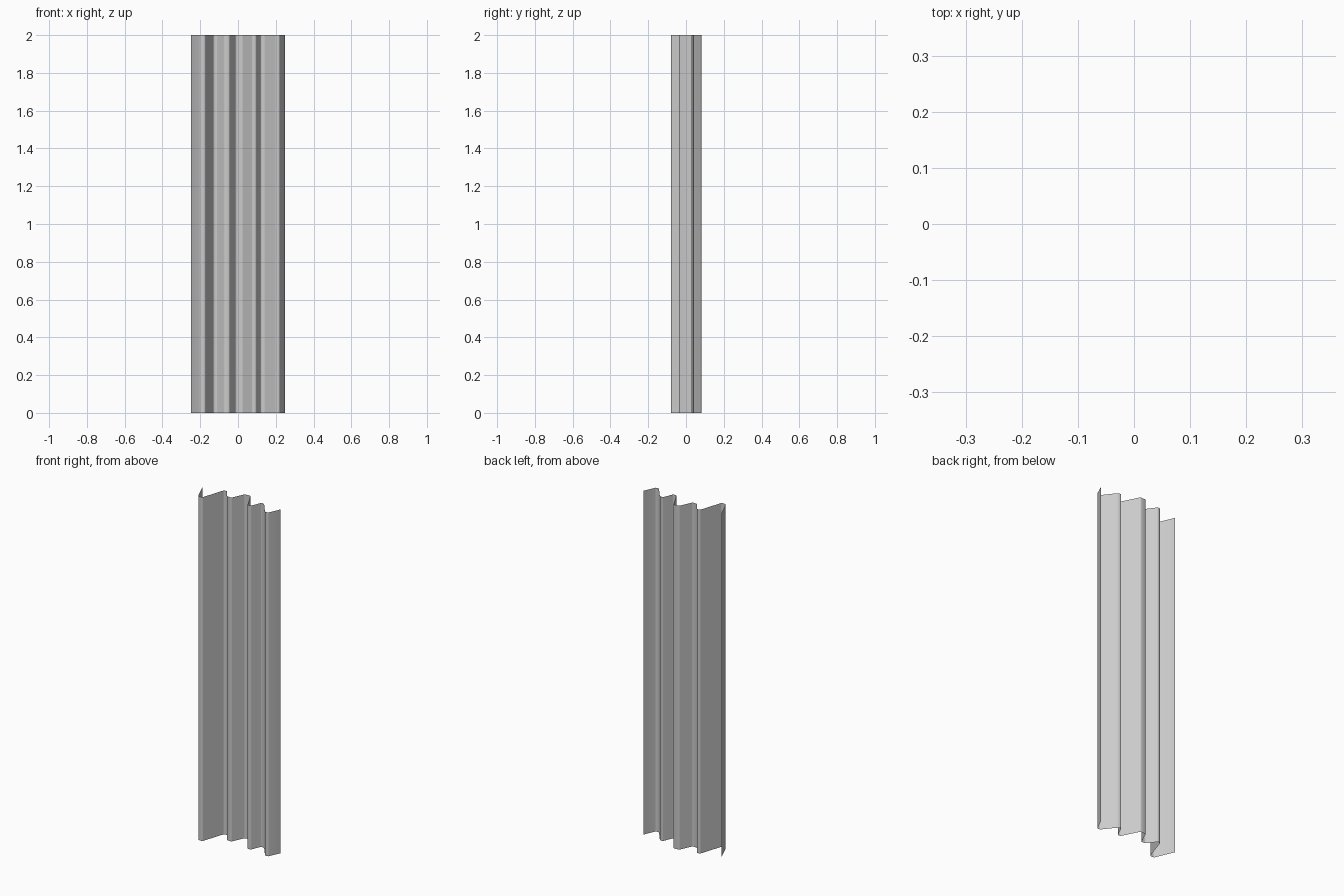
import bpy
from mathutils import Vector

if "Cube" in bpy.data.objects:
    bpy.data.objects.remove(bpy.data.objects["Cube"])

HEIGHT = 2.0

# Fold profile seen from above (left edge to right edge)
FOLDS = [(-.25, .033), (-.202, -.078), (-.174, -.079), (-.13, .057),
         (-.112, .059), (-.073, .005), (-.046, .004), (-.012, .08),
         (.024, .081), (.075, -.02), (.095, -.02), (.122, .044),
         (.143, .036), (.2, -.037), (.219, -.037), (.25, .032)]


def soften(points, size=0.006):
    """Round every inner corner of the open profile."""
    result = [points[0]]
    for a, b, c in zip(points, points[1:], points[2:]):
        p = b + (a - b).normalized() * size
        q = b + (c - b).normalized() * size
        result += [p, (p + q) * 0.25 + b * 0.5, q]
    return result + [points[-1]]


# Single-sheet hanging curtain panel
profile = soften([Vector(p) for p in FOLDS])
n = len(profile)
verts = [(p.x, p.y, z) for z in (0, HEIGHT) for p in profile]
faces = [(i, i + 1, n + i + 1, n + i) for i in range(n - 1)]
mesh = bpy.data.meshes.new("curtain_panel")
mesh.from_pydata(verts, [], faces)
panel = bpy.data.objects.new("curtain_panel", mesh)
bpy.context.collection.objects.link(panel)

# Soft cloth shading
mesh.polygons.foreach_set("use_smooth", [True] * len(mesh.polygons))
mesh.update()
